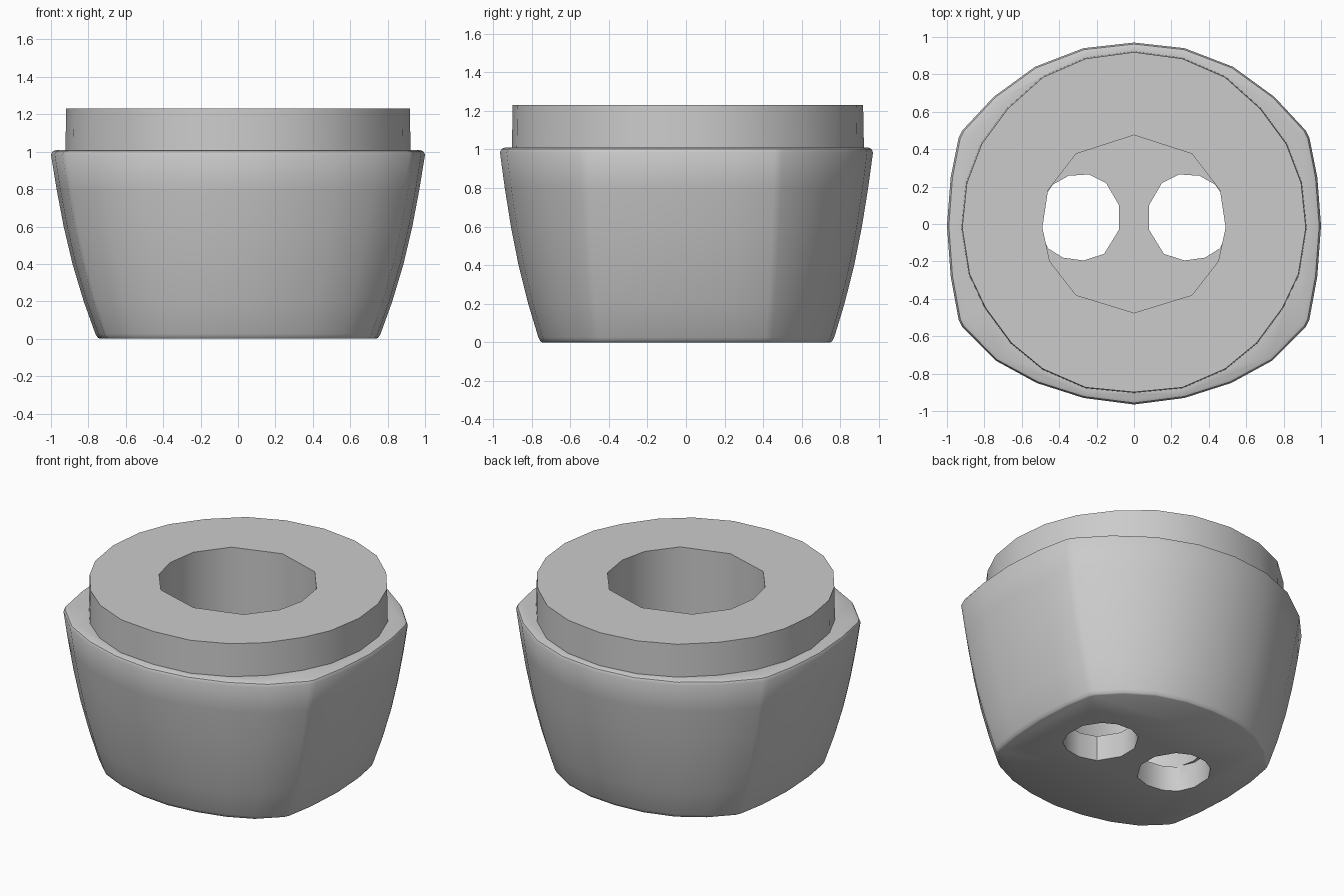
import bpy, bmesh
from math import radians

if "Cube" in bpy.data.objects:
    bpy.data.objects.remove(bpy.data.objects["Cube"])


def mirrored(half):
    """Right half outline (back to front) -> closed symmetric outline."""
    return half + [(-x, y) for x, y in reversed(half) if x > 0.001]


def loft(name, rings):
    """Skin a stack of equal-length 3D rings and cap both ends."""
    bm = bmesh.new()
    rows = [[bm.verts.new(p) for p in ring] for ring in rings]
    n = len(rows[0])
    for a, b in zip(rows, rows[1:]):
        for i in range(n):
            j = (i + 1) % n
            bm.faces.new((a[i], a[j], b[j], b[i]))
    bm.faces.new(rows[0])
    bm.faces.new(rows[-1])
    bmesh.ops.recalc_face_normals(bm, faces=bm.faces[:])
    me = bpy.data.meshes.new(name)
    bm.to_mesh(me)
    bm.free()
    ob = bpy.data.objects.new(name, me)
    bpy.context.collection.objects.link(ob)
    return ob


def prism(name, outline, z0, z1, taper=1.0):
    return loft(name, [[(x, y, z0) for x, y in outline],
                       [(x * taper, y * taper, z1) for x, y in outline]])


# Tapered body: rounded outline with a crease at each corner
body_outline = mirrored([
    (0, .97), (.27, .94), (.53, .84), (.75, .68), (.918, .50), (.938, .46),
    (.98, .25), (1, -.01), (.98, -.28), (.938, -.51), (.918, -.55),
    (.74, -.73), (.52, -.85), (.27, -.93), (0, -.965)])
profile = [(0, .74), (.006, .75), (.025, .762), (.2, .825), (.4, .885),
           (.6, .932), (.8, .97), (.985, 1), (1.003, .99), (1.01, .97)]
rings = []
for z, s in profile:
    rings.append([(x * s, y * (1 - (1 - s) * .9 * abs(y)), z)
                  for x, y in body_outline])
body = loft("body", rings)

# Raised collar on top
collar = prism("collar", mirrored([
    (0, .925), (.26, .89), (.49, .79), (.68, .62), (.82, .43), (.90, .22),
    (.925, -.02), (.885, -.27), (.80, -.45), (.66, -.64), (.49, -.78),
    (.26, -.88), (0, -.905)]), .9, 1.23, .993)

# Deep central recess
recess = prism("recess_cutter", mirrored([
    (0, .475), (.31, .375), (.46, .18), (.49, -.02), (.45, -.2),
    (.31, -.38), (0, -.475)]), .17, 1.5)

# Two holes through the floor
hole = [(.08, .1), (.15, .22), (.24, .265), (.35, .258), (.435, .21),
        (.5, .11), (.505, -.03), (.46, -.13), (.38, -.18), (.27, -.195),
        (.16, -.16), (.08, -.03)]
holes = [prism("hole_cutter", [(sx * x, y) for x, y in hole], -.2, .175)
         for sx in (1, -1)]

# Combine into one solid
helpers = [(collar, 'UNION'), (recess, 'DIFFERENCE')]
helpers += [(h, 'DIFFERENCE') for h in holes]
bpy.context.view_layer.objects.active = body
for ob, op in helpers:
    ob.hide_render = True
    mod = body.modifiers.new(ob.name, 'BOOLEAN')
    mod.object, mod.operation, mod.solver = ob, op, 'EXACT'
    bpy.ops.object.modifier_apply(modifier=mod.name)
for ob, _ in helpers:
    bpy.data.objects.remove(ob)

bpy.ops.object.select_all(action='DESELECT')
body.select_set(True)
bpy.ops.object.shade_smooth_by_angle(angle=radians(40))
